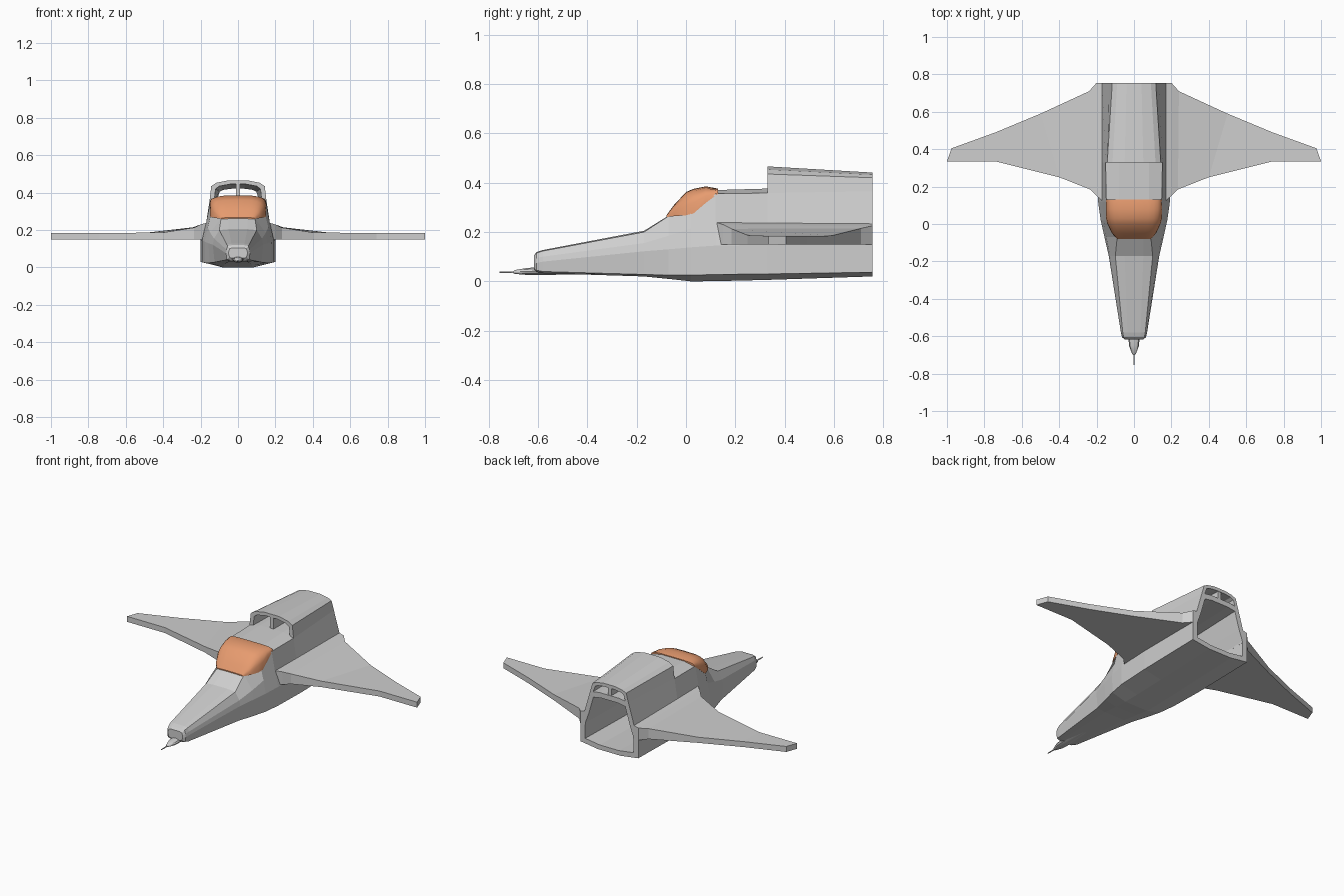
import bpy
import bmesh
from math import cos, sin, pi

cube = bpy.data.objects.get("Cube")
if cube:
    bpy.data.objects.remove(cube)


def material(name, rgb):
    m = bpy.data.materials.new(name)
    m.use_nodes = True
    m.diffuse_color = (*rgb, 1)
    m.node_tree.nodes["Principled BSDF"].inputs["Base Color"].default_value = (*rgb, 1)
    return m


hull_grey = material("hull grey", (0.62, 0.62, 0.62))
canopy_orange = material("canopy orange", (0.8, 0.33, 0.16))


def loft(name, rings, mat, smooth=False):
    """Skin closed rings of equal length and cap both ends."""
    bm = bmesh.new()
    loops = [[bm.verts.new(p) for p in ring] for ring in rings]
    n = len(loops[0])
    for a, b in zip(loops, loops[1:]):
        for i in range(n):
            j = (i + 1) % n
            bm.faces.new((a[i], a[j], b[j], b[i]))
    bm.faces.new(loops[0])
    bm.faces.new(loops[-1])
    bmesh.ops.recalc_face_normals(bm, faces=bm.faces)
    mesh = bpy.data.meshes.new(name)
    bm.to_mesh(mesh)
    bm.free()
    mesh.materials.append(mat)
    obj = bpy.data.objects.new(name, mesh)
    bpy.context.collection.objects.link(obj)
    if smooth:
        for o in bpy.context.selected_objects:
            o.select_set(False)
        obj.select_set(True)
        bpy.context.view_layer.objects.active = obj
        bpy.ops.object.shade_smooth_by_angle(angle=pi / 5)
    return obj


def symmetric(y, half):
    """Ring at station y from a right-hand half profile of (x, z)."""
    return [(x, y, z) for x, z in half] + [(-x, y, z) for x, z in reversed(half)]


def shrink(ring, y, k, cz):
    return [(x * k, y, cz + (z - cz) * k) for x, _, z in ring]


# Hull: floor, chine, waist, shoulder, deck edge, deck crown at each station
hull = [symmetric(y, half) for y, half in (
    (-0.617, [(.035, .05), (.045, .055), (.05, .07), (.05, .085), (.045, .1), (.03, .105)]),
    (-0.605, [(.042, .038), (.06, .045), (.064, .075), (.062, .095), (.055, .115), (.035, .119)]),
    (-0.58, [(.045, .033), (.066, .04), (.07, .08), (.067, .1), (.06, .123), (.035, .127)]),
    (-0.17, [(.07, .02), (.125, .028), (.135, .122), (.128, .155), (.1, .2), (.05, .205)]),
    (-0.07, [(.075, .01), (.152, .025), (.158, .13), (.148, .185), (.09, .265), (.05, .267)]),
    (0.02, [(.08, 0), (.176, .025), (.178, .138), (.162, .215), (.147, .275), (.07, .28)]),
    (0.12, [(.08, .001), (.192, .028), (.192, .145), (.17, .24), (.148, .355), (.08, .37)]),
    (0.33, [(.08, .006), (.2, .03), (.2, .148), (.17, .24), (.152, .358), (.08, .376)]),
    (0.755, [(.08, .02), (.2, .037), (.2, .152), (.17, .235), (.132, .365), (.07, .375)]),
)]
# Hollow tail: rim and inner wall run forward to a bulkhead
hull += [shrink(hull[-1], 0.755, 0.83, 0.19), shrink(hull[6], 0.14, 0.83, 0.19)]
loft("hull", hull, hull_grey)


# Dorsal intake hood: open arch with a central divider
def arch(y, outer, inner):
    pts = outer + [(-x, z) for x, z in reversed(outer)]
    pts += [(-x, z) for x, z in inner] + [(x, z) for x, z in reversed(inner)]
    return [(x, y, z) for x, z in pts]


loft("intake_hood", [
    arch(0.33, [(.152, .358), (.143, .435), (.115, .453), (.05, .466)],
         [(.127, .358), (.12, .42), (.1, .435), (.04, .446)]),
    arch(0.755, [(.132, .365), (.116, .42), (.09, .432), (.04, .441)],
         [(.112, .365), (.098, .405), (.08, .415), (.035, .421)]),
], hull_grey)
loft("intake_divider", [
    symmetric(0.333, [(.012, .37), (.012, .455)]),
    symmetric(0.752, [(.012, .368), (.012, .43)]),
], hull_grey)


# Canopy: boxy rounded bubble
def bubble(y, w, base, top, steps=12):
    ring = []
    for i in range(steps + 1):
        a = pi * i / steps
        c, s = cos(a), max(sin(a), 0)
        ring.append((w * abs(c) ** .5 * (1 if c > 0 else -1), y, base + (top - base) * s ** .6))
    return ring


loft("canopy", [bubble(*s) for s in (
    (-0.08, .09, .26, .267), (-0.05, .118, .264, .308), (0, .142, .268, .362),
    (0.03, .15, .275, .375), (0.08, .151, .318, .385), (0.13, .149, .355, .376))],
    canopy_orange, smooth=True)


# Nose probe: flattened cone with a thin spike
def oval(y, rx, rz, z, sides=10):
    return [(rx * cos(2 * pi * i / sides), y, z + rz * sin(2 * pi * i / sides))
            for i in range(sides)]


loft("nose_probe", [oval(*s) for s in (
    (-0.4, .02, .012, .04), (-0.6, .03, .017, .042), (-0.65, .027, .014, .04),
    (-0.695, .01, .008, .038), (-0.7, .004, .004, .037), (-0.755, .003, .003, .037))],
    hull_grey, smooth=True)

# Wings: blended root tapering to a thin swept tip
stations = (  # leading x, y, top z; trailing x, y, top z
    ((.165, .12, .24), (.165, .755, .235)),
    ((.2, .15, .23), (.2, .755, .225)),
    ((.235, .185, .213), (.24, .71, .215)),
    ((.4, .25, .187), (.5, .59, .185)),
    ((.74, .335, .184), (.74, .49, .184)),
    ((1, .335, .184), (.975, .405, .184)),
)
wing = loft("wings", [[a, b, (b[0], b[1], .15), (a[0], a[1], .15)] for a, b in stations], hull_grey)
wing.modifiers.new("Mirror", 'MIRROR')
